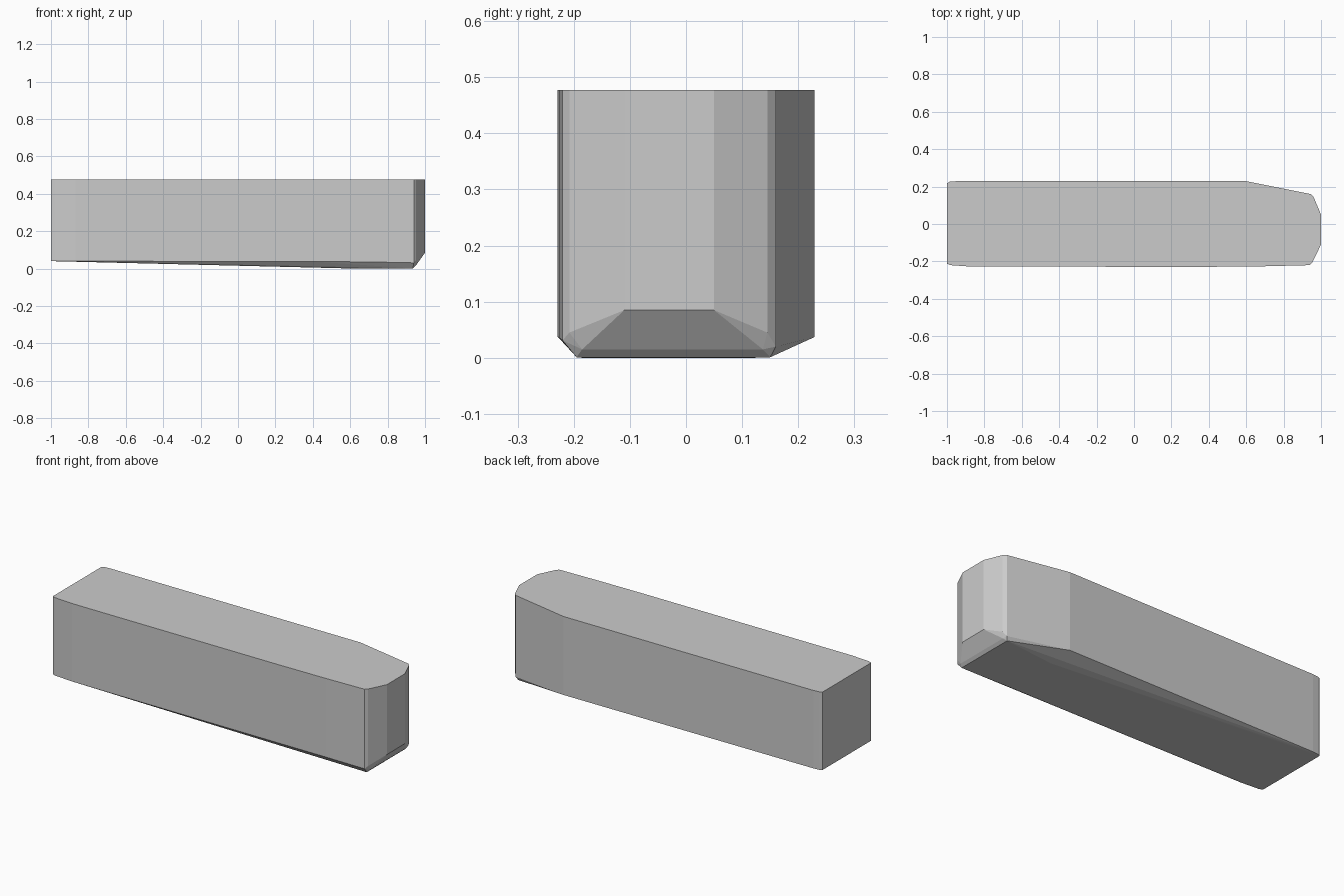
import bpy, bmesh

if "Cube" in bpy.data.objects:
    bpy.data.objects.remove(bpy.data.objects["Cube"])

TOP = 0.477

# Plan outline: x, y and the height where each side wall ends at the underside
outline = [
    (-1.0, -0.212, 0.04), (-0.98, -0.22, 0.04), (-0.87, -0.228, 0.04),
    (0.4, -0.229, 0.038), (0.70, -0.226, 0.036), (0.94, -0.22, 0.031),
    (0.952, -0.208, 0.045), (1.0, -0.11, 0.085), (1.0, 0.05, 0.085),
    (0.96, 0.145, 0.045), (0.945, 0.16, 0.02), (0.6, 0.229, 0.037),
    (-0.95, 0.229, 0.04), (-0.985, 0.226, 0.04), (-1.0, 0.218, 0.04),
]

# Flat keel area and the small bevel at the nose
keel = [
    (0.63, -0.185, 0), (0.935, -0.195, 0.001), (0.935, 0.15, 0.001), (0.63, 0.12, 0),
    (0.95, -0.185, 0.015), (0.95, 0.137, 0.015),
]

# The body is one faceted convex shell around these sections
bm = bmesh.new()
for x, y, z in outline:
    bm.verts.new((x, y, z))
    bm.verts.new((x, y, TOP))
for p in keel:
    bm.verts.new(p)
res = bmesh.ops.convex_hull(bm, input=bm.verts[:])
loose = [v for v in bm.verts if not v.link_faces]
bmesh.ops.delete(bm, geom=loose, context='VERTS')
bmesh.ops.dissolve_limit(bm, angle_limit=0.005, verts=bm.verts[:], edges=bm.edges[:])
bmesh.ops.recalc_face_normals(bm, faces=bm.faces[:])

mesh = bpy.data.meshes.new("block_body")
bm.to_mesh(mesh)
bm.free()
body = bpy.data.objects.new("block_body", mesh)
bpy.context.collection.objects.link(body)
